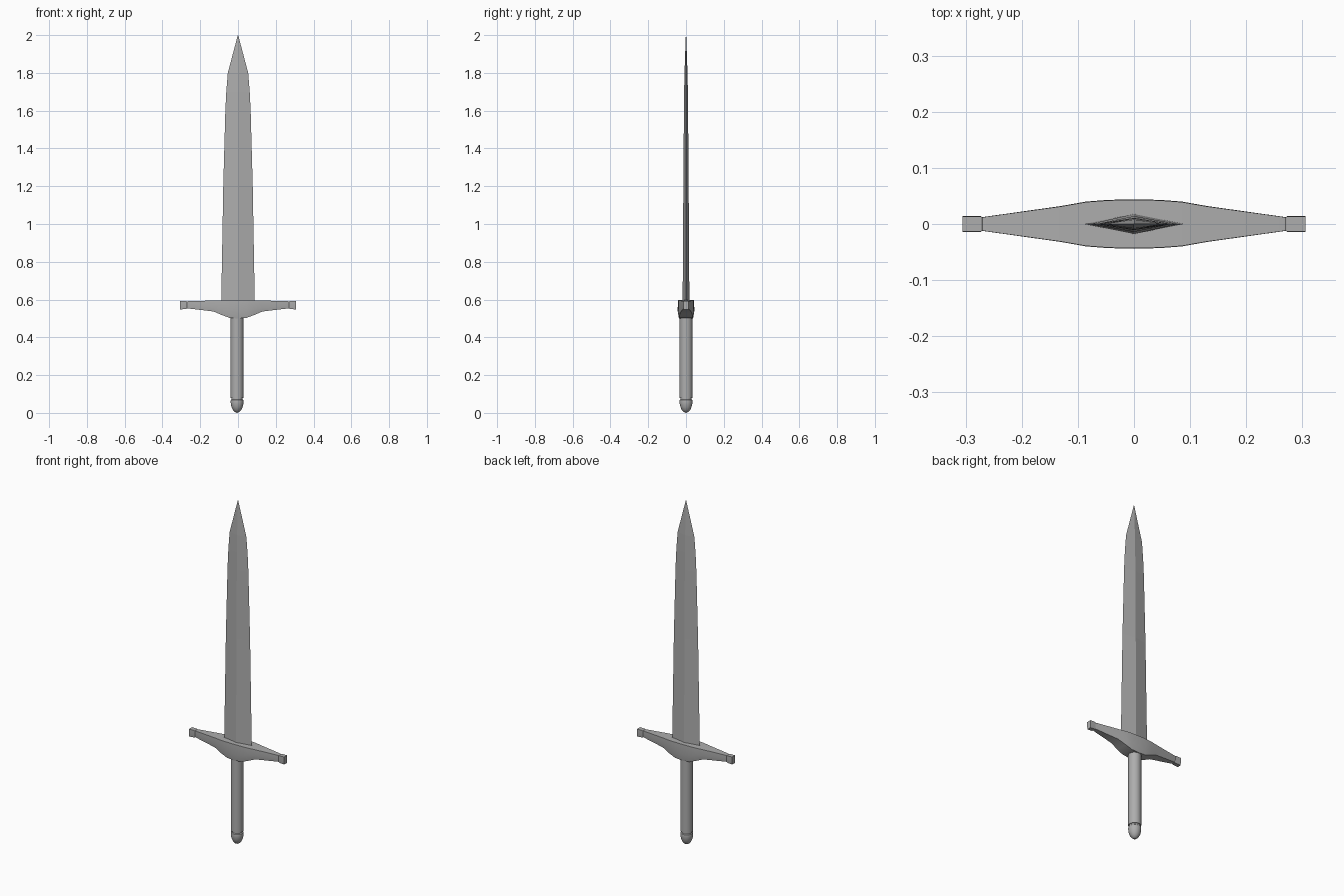
import bpy, bmesh, math

if "Cube" in bpy.data.objects:
    bpy.data.objects.remove(bpy.data.objects["Cube"])

steel = bpy.data.materials.new("dark_steel")
steel.diffuse_color = (0.42, 0.42, 0.42, 1)
steel.use_nodes = True
steel.node_tree.nodes["Principled BSDF"].inputs["Base Color"].default_value = steel.diffuse_color


def loft(name, rings, smooth=None):
    """Skin a list of equal-length point rings and cap both ends."""
    bm = bmesh.new()
    loops = [[bm.verts.new(p) for p in ring] for ring in rings]
    n = len(loops[0])
    for a, b in zip(loops, loops[1:]):
        for i in range(n):
            j = (i + 1) % n
            bm.faces.new((a[i], a[j], b[j], b[i]))
    bm.faces.new(loops[0])
    bm.faces.new(loops[-1])
    bmesh.ops.remove_doubles(bm, verts=bm.verts, dist=0.00005)
    bmesh.ops.recalc_face_normals(bm, faces=bm.faces)
    mesh = bpy.data.meshes.new(name)
    bm.to_mesh(mesh)
    bm.free()
    mesh.materials.append(steel)
    obj = bpy.data.objects.new(name, mesh)
    bpy.context.collection.objects.link(obj)
    if smooth:
        bpy.context.view_layer.objects.active = obj
        bpy.ops.object.select_all(action='DESELECT')
        obj.select_set(True)
        bpy.ops.object.shade_smooth_by_angle(angle=math.radians(smooth))
    return obj


def turned(name, profile, cx, sides=24):
    """Round part from (radius, z) pairs."""
    rings = []
    for r, z in profile:
        rings.append([(cx + r * math.cos(2 * math.pi * i / sides),
                       r * math.sin(2 * math.pi * i / sides), z)
                      for i in range(sides)])
    return loft(name, rings, 35)


# Blade: diamond section (half width, half thickness, z)
blade = [(0.089, 0.018, 0.57), (0.078, 0.014, 1.2), (0.067, 0.011, 1.6),
         (0.062, 0.010, 1.7), (0.054, 0.008, 1.8), (0.001, 0.001, 2.0)]
loft("blade", [[(w, 0, z), (0, t, z), (-w, 0, z), (0, -t, z)]
               for w, t, z in blade])

# Crossguard: tapered section (x, half depth, bottom z, top z), mirrored
half = [(0.0, 0.044, 0.500, 0.597), (0.045, 0.043, 0.503, 0.597),
        (0.085, 0.040, 0.518, 0.596), (0.13, 0.032, 0.537, 0.595),
        (0.265, 0.013, 0.553, 0.591), (0.270, 0.012, 0.553, 0.590),
        (0.273, 0.014, 0.550, 0.592), (0.306, 0.014, 0.548, 0.592)]
full = [(-x, d, b, t) for x, d, b, t in reversed(half[1:])] + half
rings = []
for x, d, b, t in full:
    m = b + (t - b) * 0.4
    rings.append([(x, -d * 0.85, b), (x, d * 0.85, b), (x, d, m),
                  (x, d * 0.98, t), (x, -d * 0.98, t), (x, -d, m)])
loft("crossguard", rings, 25)

# Grip
turned("grip", [(0.034, 0.08), (0.034, 0.512)], -0.005)

# Pommel: neck ring and rounded acorn end
turned("pommel", [(0.0, 0.0), (0.012, 0.005), (0.022, 0.015), (0.029, 0.030),
                  (0.033, 0.046), (0.034, 0.062), (0.033, 0.068),
                  (0.029, 0.072), (0.029, 0.082)], -0.005)
